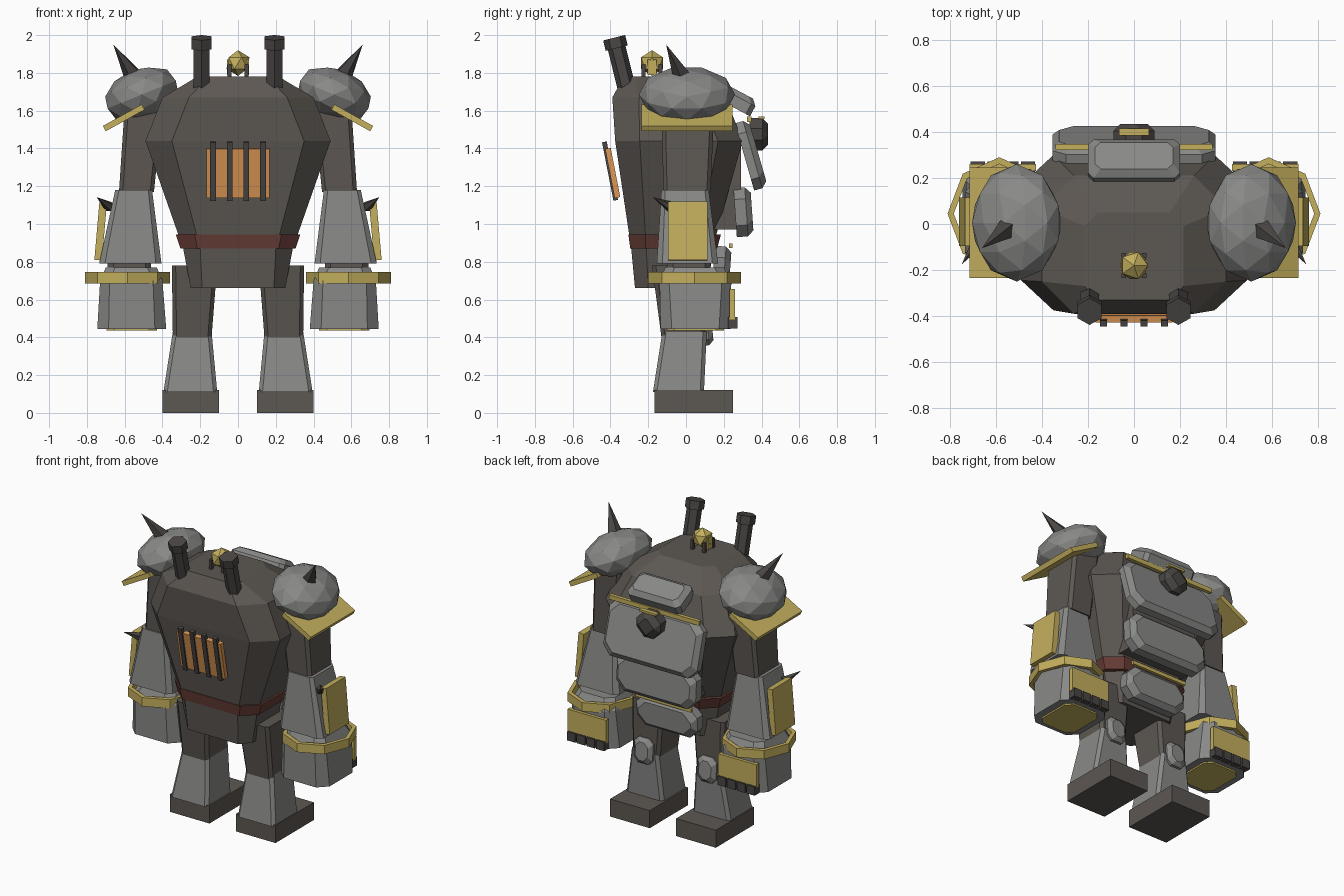
import bpy, bmesh, math
from mathutils import Vector, Matrix, Euler

if "Cube" in bpy.data.objects:
    bpy.data.objects.remove(bpy.data.objects["Cube"])


def material(name, rgb):
    m = bpy.data.materials.new(name)
    m.diffuse_color = (*rgb, 1)
    m.use_nodes = True
    m.node_tree.nodes["Principled BSDF"].inputs["Base Color"].default_value = m.diffuse_color
    return m


BROWN = material("dark brown iron", (0.108, 0.096, 0.085))
GREY = material("grey steel", (0.25, 0.25, 0.245))
GOLD = material("brass", (0.55, 0.43, 0.11))
ORANGE = material("furnace orange", (0.72, 0.31, 0.09))
RED = material("dark red", (0.135, 0.045, 0.037))
DARK = material("gunmetal", (0.068, 0.062, 0.058))


def finish(name, bm, mat, side=1, matrix=None):
    """Turn a bmesh into an object, mirrored in x when side is -1."""
    if matrix:
        bm.transform(matrix)
    if side < 0:
        bm.transform(Matrix.Scale(-1, 4, (1, 0, 0)))
    bmesh.ops.recalc_face_normals(bm, faces=bm.faces)
    me = bpy.data.meshes.new(name)
    bm.to_mesh(me)
    bm.free()
    me.materials.append(mat)
    ob = bpy.data.objects.new(name, me)
    bpy.context.collection.objects.link(ob)
    return ob


def place(loc, rot):
    return Matrix.Translation(loc) @ Euler([math.radians(a) for a in rot]).to_matrix().to_4x4()


def loft(name, rings, mat, side=1, loc=(0, 0, 0), rot=(0, 0, 0)):
    """Skin chamfered rectangles; ring = (z, x0, x1, y0, y1, chamfer x, chamfer y)."""
    bm = bmesh.new()
    loops = []
    for z, x0, x1, y0, y1, cx, cy in rings:
        pts = [(x0 + cx, y0), (x1 - cx, y0), (x1, y0 + cy), (x1, y1 - cy),
               (x1 - cx, y1), (x0 + cx, y1), (x0, y1 - cy), (x0, y0 + cy)]
        loops.append([bm.verts.new((x, y, z)) for x, y in pts])
    for a, b in zip(loops, loops[1:]):
        for i in range(8):
            j = (i + 1) % 8
            bm.faces.new((a[i], a[j], b[j], b[i]))
    bm.faces.new(loops[0][::-1])
    bm.faces.new(loops[-1])
    return finish(name, bm, mat, side, place(loc, rot))


def box(name, size, loc, mat, side=1, rot=(0, 0, 0), taper=1.0):
    bm = bmesh.new()
    bmesh.ops.create_cube(bm, size=1)
    for v in bm.verts:
        k = taper if v.co.z > 0 else 1
        v.co = Vector((v.co.x * size[0] * k, v.co.y * size[1] * k, v.co.z * size[2]))
    return finish(name, bm, mat, side, place(loc, rot))


def rod(name, a, b, r0, r1, n, mat, side=1):
    """Prism or spike from point a to point b."""
    a, b = Vector(a), Vector(b)
    bm = bmesh.new()
    bmesh.ops.create_cone(bm, cap_ends=True, segments=n, radius1=r0, radius2=r1, depth=(b - a).length)
    q = (b - a).to_track_quat('Z', 'Y').to_matrix().to_4x4()
    return finish(name, bm, mat, side, Matrix.Translation((a + b) / 2) @ q)


def ball(name, sub, scale, loc, mat, side=1, rot=(0, 0, 0)):
    bm = bmesh.new()
    bmesh.ops.create_icosphere(bm, subdivisions=sub, radius=1)
    return finish(name, bm, mat, side, place(loc, rot) @ Matrix.Diagonal((*scale, 1)))


def plate(name, w, h, t, loc, tilt, mat, side=1, c=0.06):
    """Armour slab with clipped corners and a bevelled outer face, facing +y."""
    e = min(0.03, t * 0.4)
    x, y = w / 2, h / 2
    loft(name, [(0, -x, x, -y, y, c, c), (t - e, -x, x, -y, y, c, c),
                (t, -x + e, x - e, -y + e, y - e, c, c)], mat, side, loc, (tilt - 90, 0, 0))


# Torso and belt
loft("torso", [(0.66, -0.25, 0.25, -0.27, 0.12, 0.06, 0.07),
               (0.87, -0.29, 0.29, -0.29, 0.14, 0.09, 0.08),
               (1.44, -0.49, 0.49, -0.375, 0.30, 0.14, 0.13),
               (1.67, -0.40, 0.40, -0.39, 0.21, 0.14, 0.14),
               (1.78, -0.215, 0.215, -0.33, 0.05, 0.06, 0.06)], BROWN)
loft("belt", [(0.87, -0.305, 0.305, -0.295, 0.165, 0.09, 0.08),
              (0.945, -0.33, 0.33, -0.305, 0.185, 0.1, 0.09)], RED)

# Furnace grate
box("furnace_glow", (0.335, 0.03, 0.265), (0, -0.388, 1.27), ORANGE, rot=(11, 0, 0))
for x in (-0.132, -0.044, 0.044, 0.132):
    box("furnace_bar", (0.03, 0.025, 0.315), (x, -0.402, 1.28), DARK, rot=(11, 0, 0))

# Head sensor on small posts
ball("head_sensor", 1, (0.068, 0.068, 0.068), (0, -0.18, 1.852), GOLD)
for x in (-0.045, 0.045):
    for y in (-0.225, -0.135):
        box("head_post", (0.02, 0.02, 0.09), (x, y, 1.80), DARK)
    box("head_clamp", (0.016, 0.05, 0.08), (x * 1.1, -0.18, 1.83), GOLD)

# Armour plates on the +y side
plate("collar_plate", 0.40, 0.19, 0.09, (0, 0.255, 1.615), 62, GREY, c=0.025)
plate("chest_plate", 0.71, 0.37, 0.075, (0, 0.31, 1.355), 16, GREY)
plate("middle_plate", 0.60, 0.26, 0.09, (0, 0.26, 1.06), 4, GREY)
plate("lower_plate", 0.46, 0.21, 0.09, (0, 0.145, 0.78), -4, GREY)
box("inner_chest_core", (0.5, 0.2, 0.5), (0, 0.19, 1.22), BROWN)
box("chest_trim", (0.68, 0.025, 0.03), (0, 0.335, 1.555), GOLD)
box("lower_trim", (0.42, 0.02, 0.025), (0, 0.237, 0.885), GOLD)
plate("chest_lock", 0.18, 0.17, 0.10, (0, 0.335, 1.475), 0, DARK, c=0.055)
box("lock_trim", (0.13, 0.03, 0.014), (0, 0.40, 1.563), GOLD)

for s in (-1, 1):
    # Chimney
    top = Vector((0.193, -0.375, 1.965))
    axis = Vector((0, -0.058, 0.235)).normalized()
    rod("chimney", top - axis * 0.3, top, 0.048, 0.048, 6, DARK, s)
    rod("chimney_cap", top - axis * 0.035, top + axis * 0.022, 0.06, 0.06, 6, DARK, s)

    # Shoulder
    ball("shoulder_guard", 2, (0.205, 0.255, 0.14), (0.51, 0.005, 1.685), GREY, s, (0, 22, 0))
    box("shoulder_trim", (0.235, 0.48, 0.032), (0.605, 0.005, 1.562), GOLD, s, (0, 29, 0))
    rod("shoulder_spike", (0.545, -0.015, 1.77), (0.66, -0.105, 1.95), 0.055, 0, 5, DARK, s)

    # Arm
    loft("upper_arm", [(1.17, 0.445, 0.63, -0.12, 0.13, 0.02, 0.02),
                       (1.62, 0.40, 0.60, -0.13, 0.15, 0.02, 0.02)], BROWN, s)
    loft("elbow_joint", [(1.15, 0.47, 0.62, -0.10, 0.10, 0.02, 0.02),
                         (1.195, 0.47, 0.62, -0.10, 0.10, 0.02, 0.02)], RED, s)
    loft("forearm", [(0.79, 0.405, 0.735, -0.155, 0.17, 0.03, 0.03),
                     (1.18, 0.455, 0.65, -0.13, 0.12, 0.02, 0.02)], GREY, s)
    box("forearm_plate", (0.04, 0.21, 0.31), (0.727, 0.01, 0.963), GOLD, s, (0, -5, 0))
    rod("forearm_spike", (0.68, -0.08, 1.09), (0.748, -0.175, 1.142), 0.03, 0, 5, DARK, s)

    # Fist with band and knuckles
    loft("wrist", [(0.72, 0.46, 0.69, -0.10, 0.13, 0.03, 0.03),
                   (0.82, 0.46, 0.69, -0.10, 0.13, 0.03, 0.03)], BROWN, s)
    loft("fist", [(0.445, 0.38, 0.745, -0.135, 0.235, 0.06, 0.06),
                  (0.70, 0.40, 0.73, -0.14, 0.24, 0.05, 0.05),
                  (0.77, 0.43, 0.70, -0.11, 0.20, 0.05, 0.05)], GREY, s)
    bm = bmesh.new()
    rings = []
    for r, z in ((1, 0.685), (1, 0.745), (0.88, 0.745), (0.88, 0.685)):
        rings.append([bm.verts.new((0.585 + 0.225 * r * math.cos(i * math.pi / 4),
                                    0.045 + 0.245 * r * math.sin(i * math.pi / 4), z)) for i in range(8)])
    for k in range(4):
        a, b = rings[k], rings[(k + 1) % 4]
        for i in range(8):
            j = (i + 1) % 8
            bm.faces.new((a[i], a[j], b[j], b[i]))
    finish("wrist_band", bm, GOLD, s)
    loft("palm_plate", [(0.435, 0.43, 0.695, -0.10, 0.20, 0.04, 0.04),
                        (0.45, 0.43, 0.695, -0.10, 0.20, 0.04, 0.04)], GOLD, s)
    box("knuckle_plate", (0.29, 0.03, 0.16), (0.57, 0.245, 0.575), GOLD, s)
    for i in range(4):
        box("knuckle", (0.062, 0.05, 0.06), (0.46 + 0.073 * i, 0.247, 0.477), DARK, s)

    # Leg
    loft("thigh", [(0.40, 0.14, 0.345, -0.13, 0.10, 0.02, 0.02),
                   (0.78, 0.11, 0.35, -0.18, 0.10, 0.02, 0.02)], BROWN, s)
    loft("shin", [(0.11, 0.11, 0.395, -0.175, 0.095, 0.02, 0.02),
                  (0.43, 0.14, 0.345, -0.125, 0.11, 0.02, 0.02)], GREY, s)
    plate("knee_plate", 0.14, 0.17, 0.06, (0.24, 0.08, 0.44), 5, GREY, s, 0.03)
    box("foot", (0.30, 0.415, 0.12), (0.25, 0.042, 0.06), BROWN, s)
